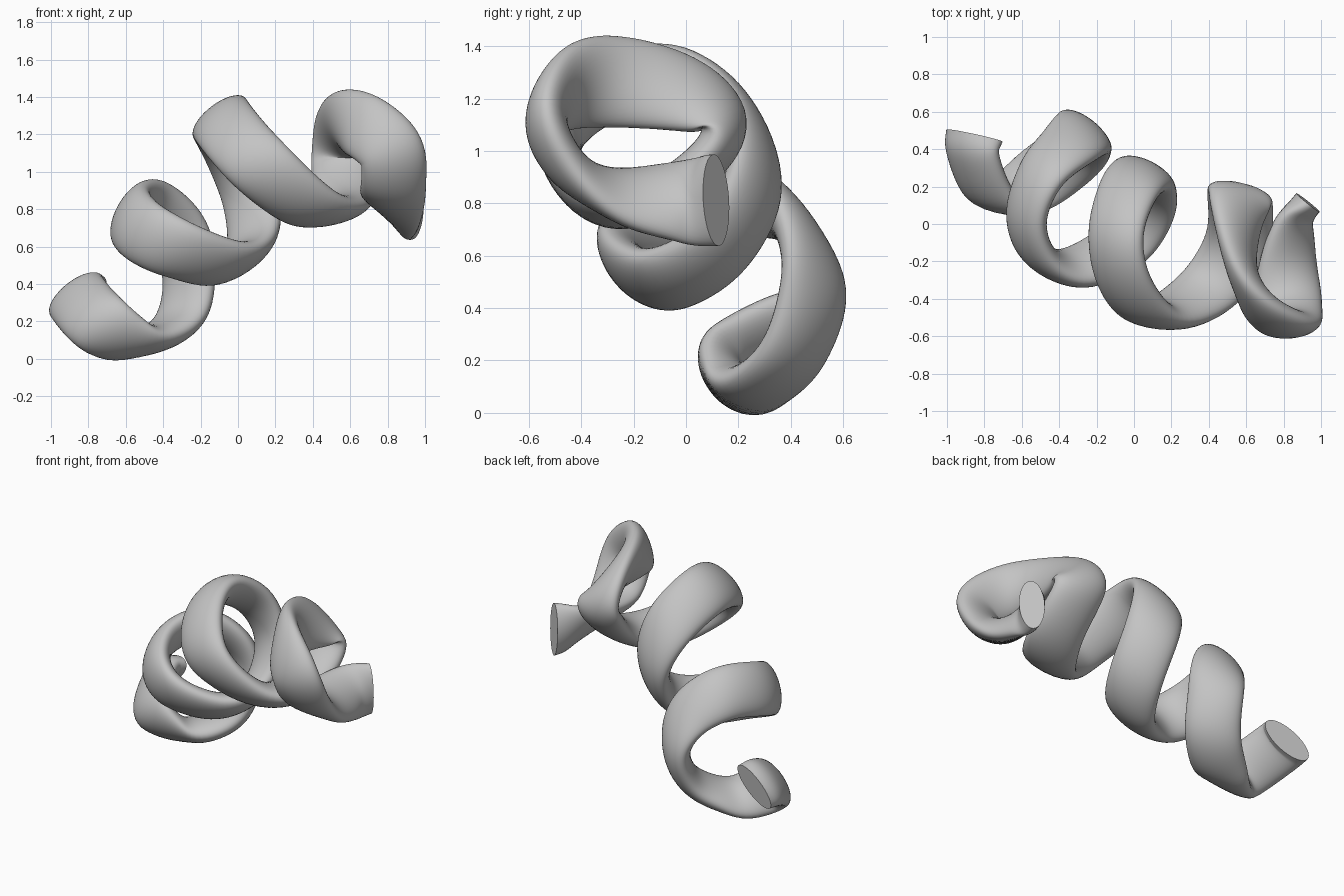
import bpy
import bmesh
import math
from mathutils import Vector

cube = bpy.data.objects.get("Cube")
if cube:
    bpy.data.objects.remove(cube, do_unlink=True)

# Centre line of the coil, from the low end to the high end
PATH = [
    (-.853, .473, .335), (-.863, .37, .33), (-.75, .13, .2), (-.54, .22, .085),
    (-.31, .395, .2), (-.26, .49, .465), (-.33, .43, .69), (-.49, .28, .815),
    (-.58, .04, .775), (-.51, -.17, .68), (-.31, -.24, .58), (-.05, -.1, .505),
    (.08, .12, .62), (.07, .265, .88), (-.02, .2, 1.14), (-.1, -.05, 1.29),
    (-.05, -.32, 1.22), (.12, -.495, 1.03), (.4, -.35, .8), (.56, -.09, .83),
    (.565, .15, 1.05), (.55, .04, 1.2), (.575, -.25, 1.265), (.68, -.45, 1.24),
    (.825, -.54, 1.11), (.83, -.44, .92), (.825, -.24, .828), (.855, 0, .81),
    (.93, .115, .812),
]
# Direction of the wide axis of the oval section, keyed by path point
WIDE = {
    0: (.83, -.19, .54), 1: (.7, -.1, .65), 2: (.77, -.25, .5),
    3: (.92, -.2, .15), 5: (.62, -.56, .48), 7: (.45, -.4, .75),
    8: (.43, -.3, .82), 10: (.62, -.4, .6), 11: (.75, -.35, .5),
    13: (.7, -.4, .5), 15: (.75, -.15, .62), 16: (.8, -.05, .55),
    17: (.85, -.1, .4), 18: (.83, -.38, .3), 19: (.93, -.25, .1),
    20: (.95, -.25, -.2), 21: (.7, -.1, -.7), 22: (.15, 0, -1),
    23: (-.45, 0, -.85), 24: (-.9, 0, -.35), 25: (-.95, -.1, 0),
    26: (-.8, -.2, .5), 27: (-.5, -.1, .8), 28: (0, -.09, 1),
}
HALF_WIDE, HALF_THIN = .175, .08
STEPS, SIDES = 10, 40


def catmull_rom(points, position):
    """Point on a smooth curve through the given points."""
    last = len(points) - 1
    i = min(int(position), last - 1)
    t = position - i
    b, c = points[i], points[i + 1]
    a = points[i - 1] if i > 0 else b * 2 - c
    d = points[i + 2] if i + 2 <= last else c * 2 - b
    return (b * 2 + (c - a) * t + (a * 2 - b * 5 + c * 4 - d) * t ** 2
            + (b * 3 - a - c * 3 + d) * t ** 3) / 2


def wide_direction(position):
    """Blend between the two nearest keyed directions."""
    keys = sorted(WIDE)
    before = max(k for k in keys if k <= position)
    after = min(k for k in keys if k >= position)
    t = (position - before) / (after - before) if after > before else 0
    return Vector(WIDE[before]).normalized().lerp(
        Vector(WIDE[after]).normalized(), t)


def relax(values, passes):
    """Even out small kinks while keeping both ends in place."""
    for _ in range(passes):
        inner = [(values[i - 1] + values[i] * 2 + values[i + 1]) / 4
                 for i in range(1, len(values) - 1)]
        values = [values[0]] + inner + [values[-1]]
    return values


# Sample the path and the section directions
points = [Vector(p) for p in PATH]
samples = [i / STEPS for i in range((len(points) - 1) * STEPS + 1)]
centres = relax([catmull_rom(points, s) for s in samples], 12)
wides = relax([wide_direction(s) for s in samples], 30)

# Sweep the oval section along the path
bm = bmesh.new()
rings = []
for i, centre in enumerate(centres):
    ahead = centres[min(i + 1, len(centres) - 1)]
    behind = centres[max(i - 1, 0)]
    tangent = (ahead - behind).normalized()
    wide = wides[i] - tangent * wides[i].dot(tangent)
    wide.normalize()
    thin = tangent.cross(wide)
    ring = []
    for k in range(SIDES):
        angle = math.tau * k / SIDES
        ring.append(bm.verts.new(centre + wide * HALF_WIDE * math.cos(angle)
                                 + thin * HALF_THIN * math.sin(angle)))
    rings.append(ring)
for lower, upper in zip(rings, rings[1:]):
    for k in range(SIDES):
        n = (k + 1) % SIDES
        bm.faces.new((lower[k], lower[n], upper[n], upper[k]))

# Flat end caps
bm.faces.new(rings[0][::-1])
bm.faces.new(rings[-1])
bmesh.ops.recalc_face_normals(bm, faces=bm.faces)

mesh = bpy.data.meshes.new("twisted_coil")
bm.to_mesh(mesh)
bm.free()
coil = bpy.data.objects.new("twisted_coil", mesh)
bpy.context.collection.objects.link(coil)

# Plain grey material
grey = bpy.data.materials.new("plain_grey")
grey.use_nodes = True
colour = (.55, .55, .55, 1)
grey.diffuse_color = colour
grey.node_tree.nodes["Principled BSDF"].inputs["Base Color"].default_value = colour
mesh.materials.append(grey)

# Smooth sides with crisp cap edges
bpy.ops.object.select_all(action="DESELECT")
coil.select_set(True)
bpy.context.view_layer.objects.active = coil
bpy.ops.object.shade_smooth_by_angle(angle=math.radians(50))
